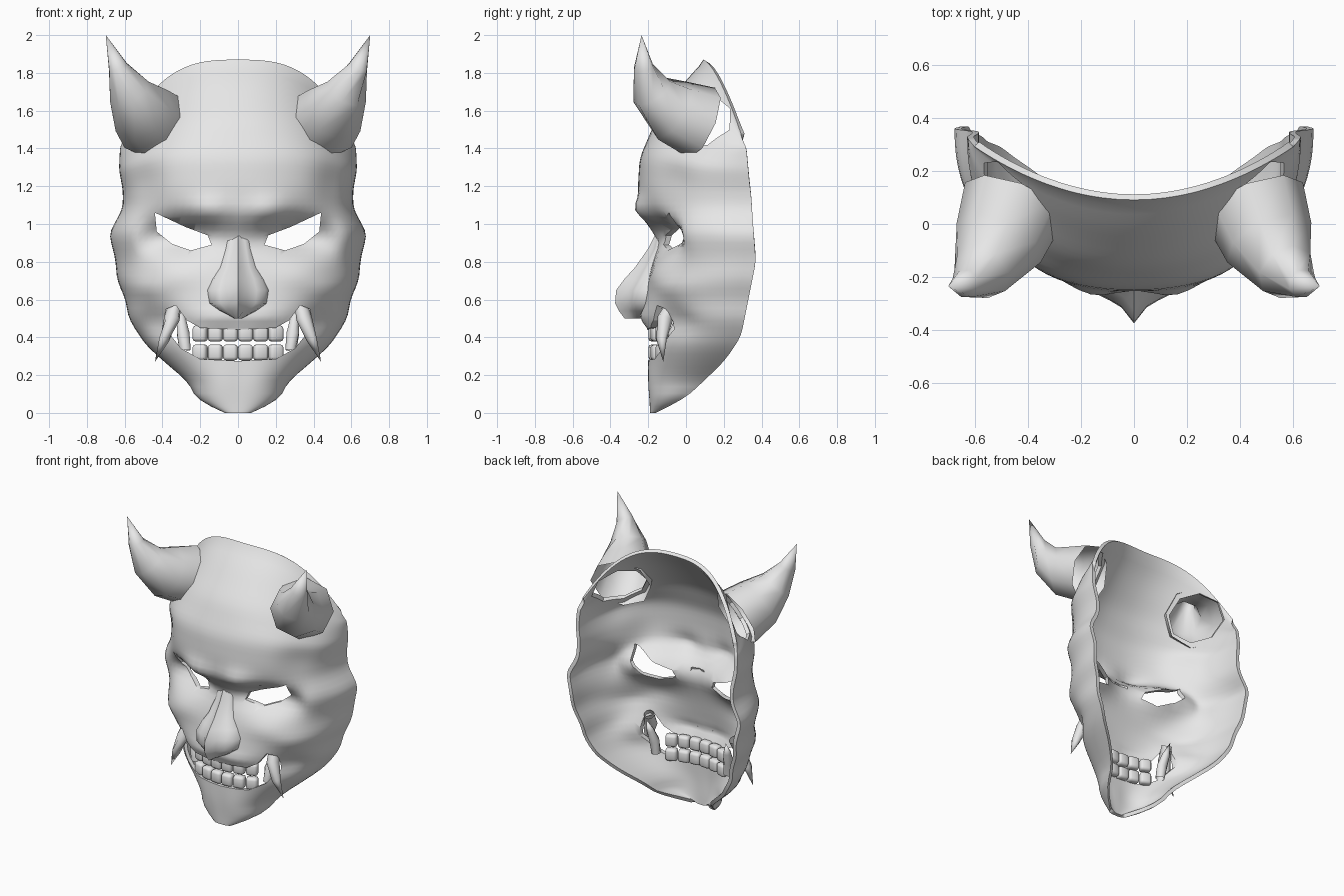
import bpy, bmesh, math
from mathutils import Vector

cube = bpy.data.objects.get("Cube")
if cube:
    bpy.data.objects.remove(cube)

grey = bpy.data.materials.new("plain grey")
grey.use_nodes = True
grey.diffuse_color = (0.8, 0.8, 0.8, 1)
grey.node_tree.nodes["Principled BSDF"].inputs["Base Color"].default_value = (0.8, 0.8, 0.8, 1)


def make(name, bm, angle=None):
    """Turn a bmesh into a named object, optionally smooth shaded."""
    mesh = bpy.data.meshes.new(name)
    bm.to_mesh(mesh)
    bm.free()
    mesh.materials.append(grey)
    obj = bpy.data.objects.new(name, mesh)
    bpy.context.collection.objects.link(obj)
    if angle:
        smooth(obj, angle)
    return obj


def activate(obj):
    bpy.ops.object.select_all(action='DESELECT')
    obj.select_set(True)
    bpy.context.view_layer.objects.active = obj


def smooth(obj, angle):
    activate(obj)
    bpy.ops.object.shade_smooth_by_angle(angle=math.radians(angle))


def along(curve, z):
    """Read a profile of (height, value) pairs at height z."""
    for (z0, v0), (z1, v1) in zip(curve, curve[1:]):
        if z <= z1:
            return v0 + (v1 - v0) * (z - z0) / (z1 - z0)
    return curve[-1][1]


def soft(curve, z):
    """Read a profile with its corners rounded."""
    return sum(along(curve, z + d) for d in (-.03, 0, .03)) / 3


def skin(bm, grid):
    """Fill a grid of points with quads."""
    rows = [[bm.verts.new(p) for p in row] for row in grid]
    for lo, hi in zip(rows, rows[1:]):
        for c in range(len(lo) - 1):
            bm.faces.new((lo[c], lo[c + 1], hi[c + 1], hi[c]))


def tube(name, path, radii, flip):
    """Open-based horn or fang swept along a path to a point."""
    sides = 8
    bm = bmesh.new()
    pts = [Vector((x * flip, y, z)) for x, y, z in path]
    rings = []
    for i, r in enumerate(radii):
        turn = (pts[i + 1] - pts[max(i - 1, 0)]).to_track_quat('Z', 'Y')
        corners = [math.tau * k / sides for k in range(sides)]
        rings.append([bm.verts.new(pts[i] + turn @ Vector((r * math.cos(a), r * math.sin(a), 0)))
                      for a in corners])
    tip = bm.verts.new(pts[-1])
    for k in range(sides):
        n = (k + 1) % sides
        for lo, hi in zip(rings, rings[1:]):
            bm.faces.new((lo[k], lo[n], hi[n], hi[k]))
        bm.faces.new((rings[-1][k], rings[-1][n], tip))
    return make(name, bm, 50)


# Profiles of the face: centre line depth, half width, rim depth, rim drop
centre = [(0, -.19), (.27, -.2), (.45, -.2), (.55, -.23), (.75, -.19), (.9, -.15), (.97, -.19),
          (1.05, -.24), (1.2, -.255), (1.35, -.245), (1.55, -.16), (1.75, -.01), (1.87, .1)]
width = [(0, .07), (.07, .22), (.16, .26), (.27, .39), (.36, .49), (.5, .58), (.6, .595), (.7, .64),
         (.82, .65), (.95, .685), (1.08, .61), (1.2, .61), (1.4, .63), (1.6, .625), (1.87, .6)]
rim = [(0, -.16), (.08, 0), (.27, .2), (.4, .29), (.7, .35), (.8, .37), (1, .355), (1.3, .335),
       (1.6, .32), (1.87, .29)]
drop = [(0, 0), (1.15, 0), (1.6, .2), (1.87, .4)]

# Sculpted swellings and hollows: x, z, x radius, z radius, depth
forms = [(.31, .95, .18, .09, .12), (.16, 1.07, .11, .07, -.045), (.36, .73, .16, .08, -.025),
         (.44, .49, .11, .08, .06), (.10, .50, .14, .04, -.03), (.50, 1.22, .08, .12, .03),
         (.12, .16, .10, .10, -.01), (.57, .92, .07, .10, -.04), (.5, .66, .12, .05, -.025)]


def face_point(u, t):
    a = u * math.pi / 2
    side = math.copysign(abs(math.sin(a)) ** .85, a)
    back = 1 - max(math.cos(a), 0) ** .85
    crown = min(max((t - 1.4) / .45, 0), 1)
    back += (side * side - back) * crown
    x = soft(width, t) * side
    y = soft(centre, t) + (soft(rim, t) - soft(centre, t)) * back
    z = t - soft(drop, t) * abs(side) ** 3
    for fx, fz, rx, rz, d in forms:
        fade = 1 - abs(u) ** 6
        y += d * fade * math.exp(-((abs(x) - fx) / rx) ** 2 - ((z - fz) / rz) ** 2)
    return x, y, z


# Mask shell
bm = bmesh.new()
COLS, ROWS = 44, 54
skin(bm, [[face_point(2 * c / COLS - 1, 1.87 * r / ROWS) for c in range(COLS + 1)]
          for r in range(ROWS + 1)])
mask = make("mask_shell", bm)
thick = mask.modifiers.new("thickness", 'SOLIDIFY')
thick.thickness = .025
thick.offset = -1

# Openings for eyes, mouth and horn sockets
eye = [(.44, 1.06), (.43, .96), (.35, .895), (.25, .86), (.14, .89), (.16, .94), (.28, .985)]
mouth = [(0, .44), (.2, .45), (.27, .49), (.33, .57), (.38, .55), (.38, .44), (.3, .34), (.2, .285), (0, .275)]
outlines = [eye, [(-x, z) for x, z in eye], mouth + [(-x, z) for x, z in mouth[-2:0:-1]]]
horn_path = [(.45, .085, 1.535), (.51, -.07, 1.6), (.575, -.18, 1.7), (.635, -.225, 1.83), (.7, -.235, 2)]
cut = bmesh.new()
for outline in outlines:
    f = cut.faces.new([cut.verts.new((x, -.7, z)) for x, z in outline])
    moved = bmesh.ops.extrude_face_region(cut, geom=[f])["geom"]
    bmesh.ops.translate(cut, vec=(0, .88, 0), verts=[v for v in moved if isinstance(v, bmesh.types.BMVert)])
for s in (1, -1):
    p, q = [Vector((x * s, y, z)) for x, y, z in horn_path[:2]]
    spin = (q - p).to_track_quat('Z', 'Y').to_matrix().to_4x4()
    spin.translation = p
    bmesh.ops.create_cone(cut, cap_ends=True, segments=8, radius1=.16, radius2=.16, depth=.36, matrix=spin)
bmesh.ops.recalc_face_normals(cut, faces=cut.faces)
cutter = make("opening_cutter", cut)
cutter.hide_render = True
holes = mask.modifiers.new("openings", 'BOOLEAN')
holes.operation = 'DIFFERENCE'
holes.solver = 'EXACT'
holes.object = cutter
activate(mask)
for m in ("thickness", "openings"):
    bpy.ops.object.modifier_apply(modifier=m)
bpy.data.objects.remove(cutter)
smooth(mask, 45)

# Nose: height, half width, ridge depth, root depth, lofted over a ridged section
levels = [(.5, .02, -.325, -.22), (.54, .1, -.355, -.21), (.58, .155, -.375, -.2), (.65, .165, -.37, -.19),
          (.71, .14, -.325, -.17), (.77, .1, -.27, -.16), (.87, .07, -.2, -.13), (.97, .05, -.15, -.13)]
section = [(0, 1), (.3, .66), (.6, .5), (.88, .38), (1, 0)]
section = [(-s, h) for s, h in section[:0:-1]] + section
bm = bmesh.new()
skin(bm, [[(w * s, root + (ridge - root) * h, z) for s, h in section] for z, w, ridge, root in levels])
make("nose", bm, 50)

for s, side in ((1, "left"), (-1, "right")):
    # Horns
    tube(side + "_horn", horn_path, [.2, .175, .115, .055], s)
    # Tusks: upper pair points down and out, lower pair points up
    tube(side + "_upper_fang", [(.33, -.06, .59), (.35, -.11, .5), (.39, -.13, .39), (.44, -.12, .27)],
         [.035, .042, .028], s)
    tube(side + "_lower_fang", [(.28, -.07, .33), (.29, -.06, .42), (.3, -.03, .5), (.31, 0, .58)],
         [.03, .035, .025], s)
    # Teeth follow the curve of the lips
    for row, z in (("upper", .42), ("lower", .32)):
        for i in range(3):
            x = .04 + .08 * i
            bm = bmesh.new()
            bmesh.ops.create_cube(bm, size=1)
            bmesh.ops.scale(bm, vec=(.078, .06, .085), verts=bm.verts)
            bmesh.ops.bevel(bm, geom=bm.edges[:], offset=.018, segments=2, affect='EDGES', profile=.5)
            tooth = make(f"{side}_{row}_tooth_{i + 1}", bm, 60)
            tooth.location = (x * s, -.17 + 1.1 * x * x, z)
            tooth.rotation_euler.z = s * 1.8 * x
